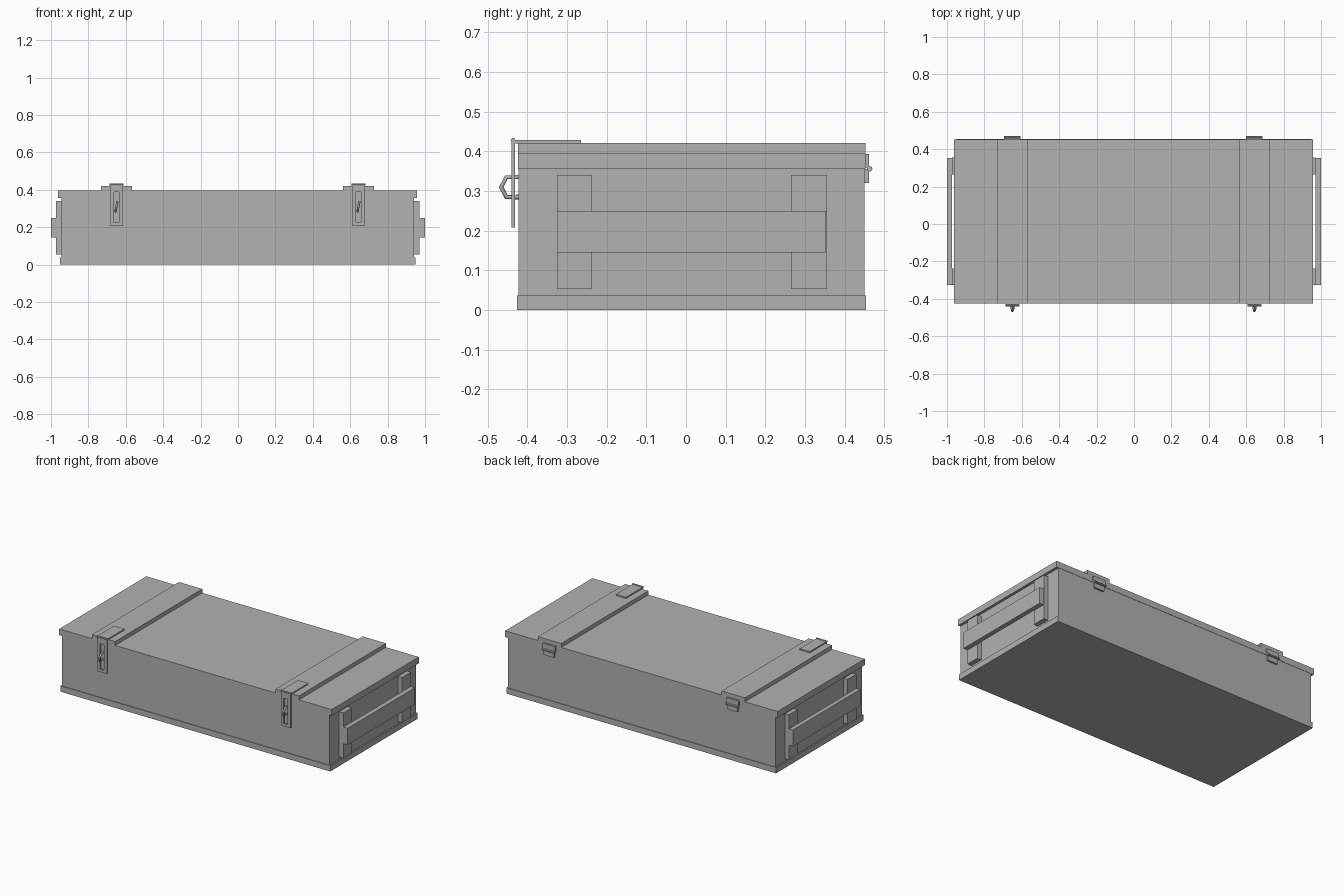
import bpy
import bmesh
from mathutils import Matrix, Vector

old = bpy.data.objects.get("Cube")
if old:
    bpy.data.objects.remove(old, do_unlink=True)

grey = bpy.data.materials.new("plain grey")
grey.use_nodes = True
tone = (0.445, 0.445, 0.445, 1)
grey.diffuse_color = tone
grey.node_tree.nodes["Principled BSDF"].inputs["Base Color"].default_value = tone


def finish(name, bm):
    mesh = bpy.data.meshes.new(name)
    bm.to_mesh(mesh)
    bm.free()
    mesh.materials.append(grey)
    obj = bpy.data.objects.new(name, mesh)
    bpy.context.collection.objects.link(obj)
    return obj


def add_box(bm, x, y, z):
    lo, hi = Vector((x[0], y[0], z[0])), Vector((x[1], y[1], z[1]))
    mat = Matrix.Translation((lo + hi) / 2) @ Matrix.Diagonal((*(hi - lo), 1))
    bmesh.ops.create_cube(bm, size=1, matrix=mat)


def box(name, *spans):
    bm = bmesh.new()
    add_box(bm, *spans)
    return finish(name, bm)


def pin(name, x, y, z, length, radius):
    # Eight-sided hinge pin lying along x
    bm = bmesh.new()
    mat = Matrix.Translation((x, y, z)) @ Matrix.Rotation(1.5708, 4, 'Y')
    bmesh.ops.create_cone(bm, cap_ends=True, segments=8, radius1=radius,
                          radius2=radius, depth=length, matrix=mat)
    return finish(name, bm)


def around(c, half):
    return (c - half, c + half)


# Crate body, base skirting and lid
box("crate_body", (-0.945, 0.94), (-0.422, 0.45), (0.0, 0.36))
box("base_skirting", (-0.952, 0.948), (-0.426, 0.454), (0.0, 0.037))
box("lid", (-0.962, 0.957), (-0.424, 0.452), (0.356, 0.396))

# End cleats and carrying bars
for side, inner, outer, tip in (("right", -0.94, -0.973, -1.0),
                                ("left", 0.935, 0.97, 1.0)):
    box(side + "_carry_bar", sorted((outer, tip)), (-0.325, 0.353), (0.145, 0.25))
    for end, span in (("front", (-0.325, -0.237)), ("back", (0.265, 0.355))):
        box(f"{side}_{end}_cleat", sorted((inner, outer)), span, (0.053, 0.34))

for side, c in (("right", -0.65), ("left", 0.644)):
    # Batten across the lid
    box(side + "_lid_batten", around(c, 0.082), (-0.424, 0.452), (0.394, 0.421))

    # Latch strap: top leaf, pin and slotted hasp
    box(side + "_latch_leaf", around(c, 0.036), (-0.434, -0.265), (0.42, 0.429))
    pin(side + "_latch_pin", c, -0.436, 0.428, 0.074, 0.006)
    bm = bmesh.new()
    depth = (-0.44, -0.431)
    for s in (-1, 1):
        add_box(bm, sorted((c + s * 0.014, c + s * 0.034)), depth, (0.208, 0.428))
    add_box(bm, around(c, 0.014), depth, (0.208, 0.226))
    add_box(bm, around(c, 0.014), depth, (0.388, 0.428))
    finish(side + "_hasp", bm)

    # Staple loop passing through the hasp
    curve = bpy.data.curves.new(side + "_staple", 'CURVE')
    curve.dimensions = '3D'
    curve.bevel_depth = 0.006
    curve.bevel_resolution = 1
    curve.use_fill_caps = True
    path = ((-0.42, 0.335), (-0.453, 0.335), (-0.466, 0.31),
            (-0.453, 0.285), (-0.42, 0.285))
    spline = curve.splines.new('POLY')
    spline.points.add(len(path) - 1)
    for point, (y, z) in zip(spline.points, path):
        point.co = (c + (z - 0.31) * 0.2, y, z, 1)
    curve.materials.append(grey)
    staple = bpy.data.objects.new(side + "_staple", curve)
    bpy.context.collection.objects.link(staple)

    # Back hinge: two leaves and a pin
    box(side + "_hinge_upper_leaf", around(c, 0.044), (0.448, 0.461), (0.36, 0.394))
    box(side + "_hinge_lower_leaf", around(c, 0.036), (0.448, 0.461), (0.32, 0.356))
    pin(side + "_hinge_pin", c, 0.463, 0.356, 0.088, 0.007)
